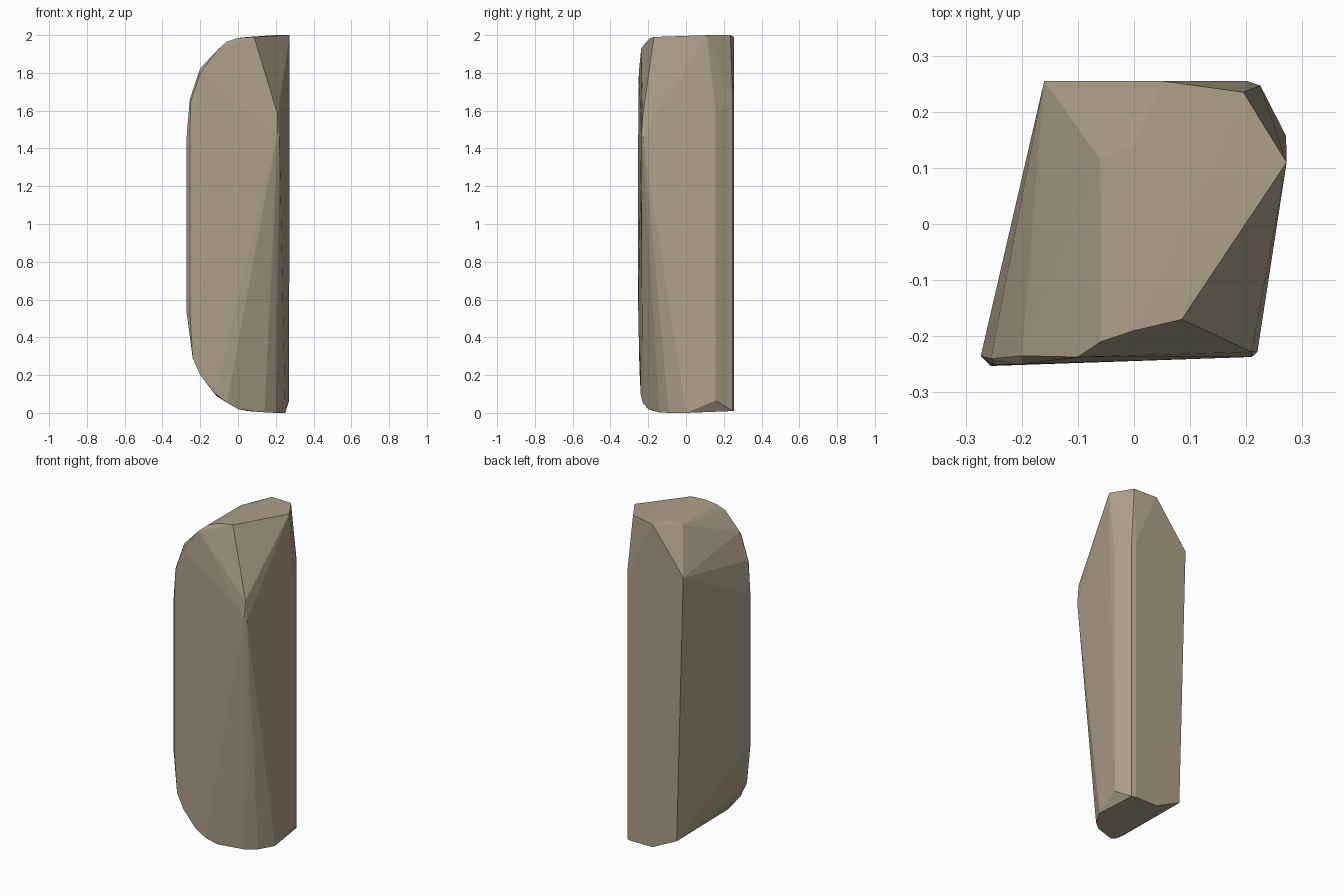
import bpy, bmesh, math

# Corner points of a faceted upright stone, grouped by the ridge they lie on
front_rim = [
    (-0.255, -0.253, 0.55), (-0.255, -0.253, 1.45), (-0.25, -0.25, 1.65),
    (-0.20, -0.25, 1.80), (-0.20, -0.235, 1.825), (-0.10, -0.237, 1.93),
    (-0.06, -0.21, 1.965), (0.0, -0.19, 1.985), (0.085, -0.17, 1.99),
    (-0.24, -0.248, 0.29), (-0.20, -0.245, 0.20), (-0.12, -0.24, 0.10),
    (-0.06, -0.23, 0.055), (0.0, -0.20, 0.02), (0.05, -0.17, 0.01),
    (0.14, -0.14, 0.003), (0.20, -0.09, 0.0), (0.25, 0.0, 0.0),
]
left_edge = [(-0.273, -0.235, 0.54), (-0.273, -0.235, 1.45), (-0.255, -0.24, 1.66)]
right_edge = [
    (0.21, -0.228, 1.58), (0.21, -0.237, 1.48), (0.22, -0.228, 1.46),
    (0.272, 0.11, 2.0), (0.271, 0.157, 1.60), (0.271, 0.157, 0.065),
    (0.225, 0.247, 0.01), (0.225, 0.247, 1.65),
]
back_face = [
    (-0.16, 0.255, 1.72), (-0.115, 0.255, 0.09), (0.05, 0.255, 0.01),
    (0.20, 0.255, 0.01), (0.20, 0.255, 1.65), (0.05, 0.255, 1.99),
    (0.195, 0.235, 2.0),
]
top_ridge = [(-0.06, 0.115, 1.963), (0.0, 0.14, 1.985)]

# Stone body: convex shell around the ridges, flat faces
bm = bmesh.new()
for p in front_rim + left_edge + right_edge + back_face + top_ridge:
    bm.verts.new(p)
hull = bmesh.ops.convex_hull(bm, input=bm.verts[:])
loose = [v for v in bm.verts if not v.link_faces]
bmesh.ops.delete(bm, geom=loose, context='VERTS')
bmesh.ops.dissolve_limit(bm, angle_limit=math.radians(0.5),
                         verts=bm.verts[:], edges=bm.edges[:])
bmesh.ops.recalc_face_normals(bm, faces=bm.faces[:])
mesh = bpy.data.meshes.new("standing_stone")
bm.to_mesh(mesh)
bm.free()
stone = bpy.data.objects.new("standing_stone", mesh)
bpy.context.collection.objects.link(stone)

# Tan stone colour
mat = bpy.data.materials.new("tan_stone")
mat.diffuse_color = (0.42, 0.35, 0.25, 1.0)
mesh.materials.append(mat)
